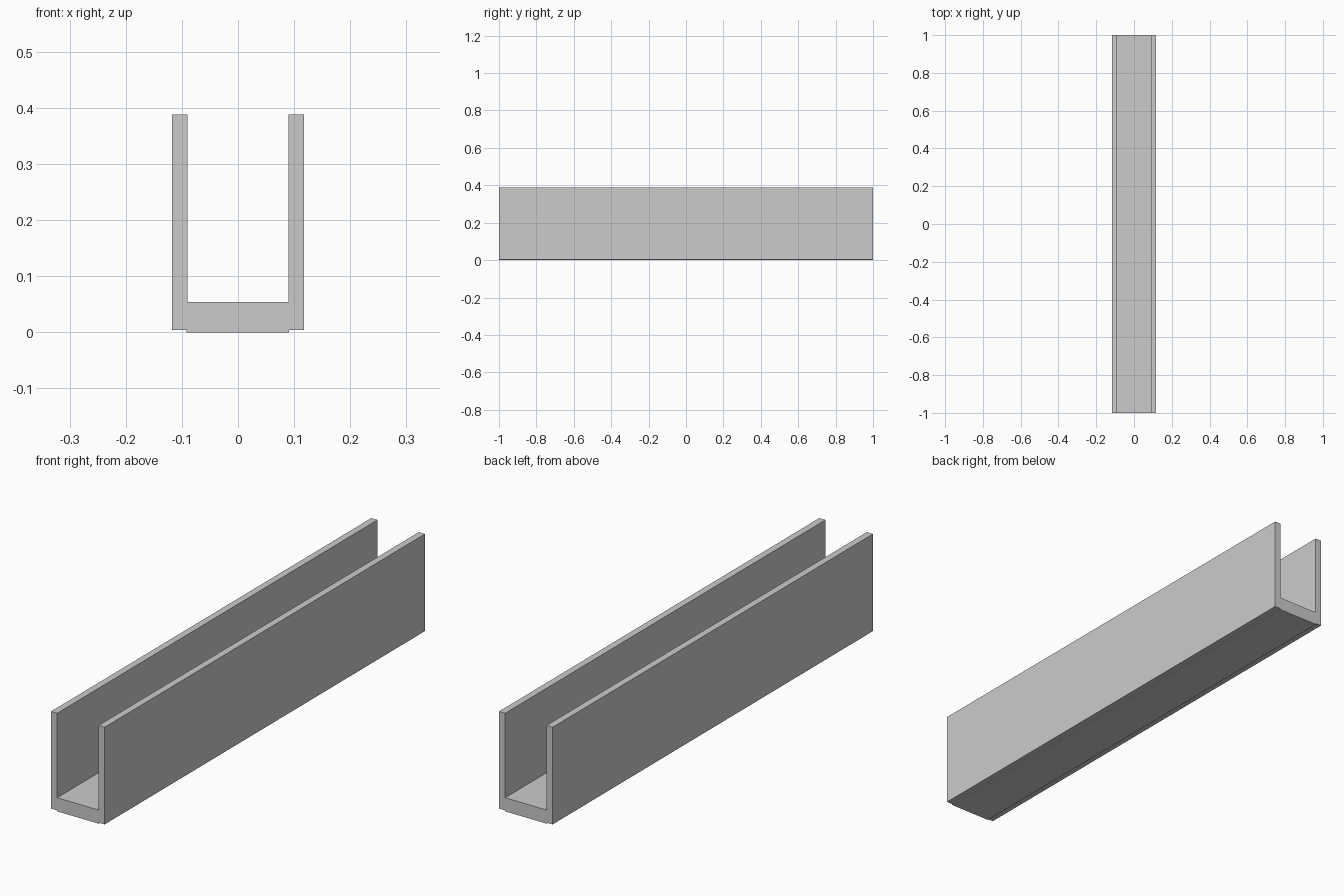
import bpy

if "Cube" in bpy.data.objects:
    bpy.data.objects.remove(bpy.data.objects["Cube"])


def box(name, x0, x1, y0, y1, z0, z1):
    bpy.ops.mesh.primitive_cube_add(size=1)
    ob = bpy.context.object
    ob.name = name
    ob.location = ((x0 + x1) / 2, (y0 + y1) / 2, (z0 + z1) / 2)
    ob.scale = (x1 - x0, y1 - y0, z1 - z0)
    bpy.ops.object.transform_apply(location=True, rotation=False, scale=True)
    return ob


# Channel floor, dropping slightly below the walls
box("channel_floor", -0.092, 0.091, -1, 1, 0, 0.054)

# Two tall side walls
for side, name in ((-1, "left_wall"), (1, "right_wall")):
    x0, x1 = sorted((side * 0.0903, side * 0.1172))
    box(name, x0, x1, -1, 1, 0.004, 0.388)
